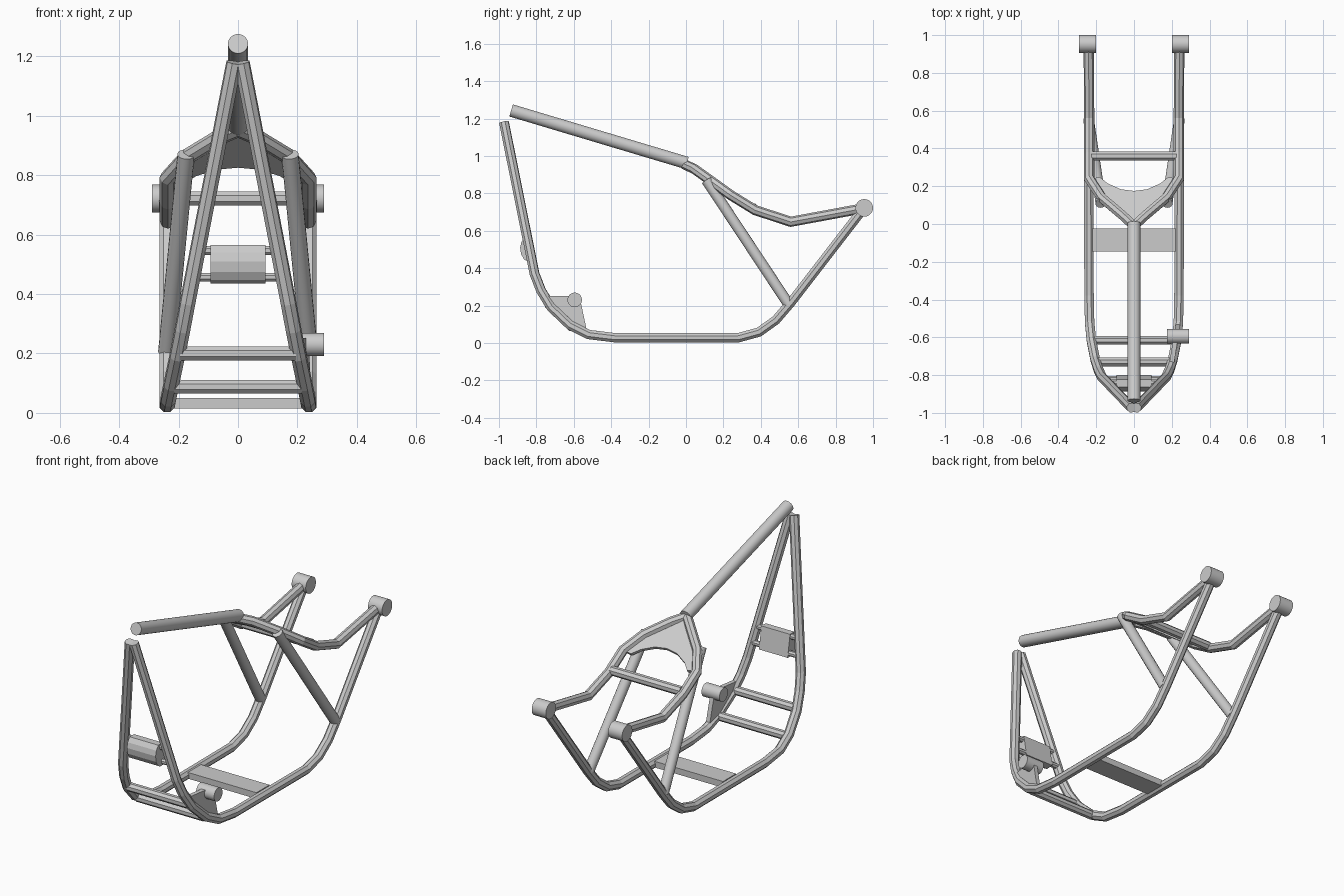
import bpy
import bmesh
import math
from mathutils import Vector

cube = bpy.data.objects.get("Cube")
if cube:
    bpy.data.objects.remove(cube, do_unlink=True)

# Single bare-metal colour
metal = bpy.data.materials.new("bare_grey_metal")
metal.use_nodes = True
GREY = (0.6, 0.6, 0.6, 1)
metal.diffuse_color = GREY
metal.node_tree.nodes["Principled BSDF"].inputs["Base Color"].default_value = GREY


def finish(name, bm):
    bmesh.ops.recalc_face_normals(bm, faces=bm.faces)
    mesh = bpy.data.meshes.new(name)
    bm.to_mesh(mesh)
    bm.free()
    mesh.materials.append(metal)
    obj = bpy.data.objects.new(name, mesh)
    bpy.context.collection.objects.link(obj)
    return obj


def tube(name, path, radius, sides=8, smooth=False):
    """Sweep a round section along a path, mitred at each bend."""
    pts = [Vector(p) for p in path]
    dirs = [(b - a).normalized() for a, b in zip(pts, pts[1:])]
    bm = bmesh.new()
    rings = []
    d = dirs[0]
    u = d.cross(Vector((0, 0, 1))).normalized()
    v = d.cross(u)
    section = []
    for i in range(sides):
        a = 2 * math.pi * (i + 0.5) / sides
        section.append(pts[0] + radius * (math.cos(a) * u + math.sin(a) * v))
    rings.append([bm.verts.new(c) for c in section])
    for i in range(1, len(pts)):
        travel = dirs[i - 1]
        plane = travel if i == len(pts) - 1 else (travel + dirs[i]).normalized()
        # Slide every section point along the segment to the mitre plane
        section = [c + travel * ((pts[i] - c).dot(plane) / travel.dot(plane))
                   for c in section]
        rings.append([bm.verts.new(c) for c in section])
    for low, high in zip(rings, rings[1:]):
        for i in range(sides):
            j = (i + 1) % sides
            bm.faces.new((low[i], low[j], high[j], high[i])).smooth = smooth
    bm.faces.new(rings[0])
    bm.faces.new(rings[-1])
    if smooth:
        bm.edges.ensure_lookup_table()
        for e in bm.edges:
            if any(len(f.verts) > 4 for f in e.link_faces):
                e.smooth = False
    return finish(name, bm)


def prism(name, outline, depth):
    """Extrude a flat outline along a vector."""
    bm = bmesh.new()
    face = bm.faces.new([bm.verts.new(p) for p in outline])
    new = bmesh.ops.extrude_face_region(bm, geom=[face])["geom"]
    verts = [g for g in new if isinstance(g, bmesh.types.BMVert)]
    bmesh.ops.translate(bm, verts=verts, vec=depth)
    return finish(name, bm)


def crossbar(name, half, y, z, radius, sides=8):
    return tube(name, [(-half, y, z), (half, y, z)], radius, sides)


# Paths on the model's left side
cradle = [(0.24, 0.95, 0.72), (0.24, 0.56, 0.215), (0.24, 0.48, 0.122),
          (0.24, 0.39, 0.058), (0.24, 0.28, 0.028), (0.238, -0.38, 0.028),
          (0.235, -0.52, 0.045), (0.225, -0.62, 0.095), (0.205, -0.72, 0.19),
          (0.187, -0.775, 0.28), (0.17, -0.81, 0.37), (0.013, -0.973, 1.18)]
seat_rail = [(0, -0.01, 0.955), (0.06, 0.045, 0.93), (0.172, 0.14, 0.862),
             (0.237, 0.24, 0.79), (0.237, 0.37, 0.71), (0.237, 0.56, 0.648),
             (0.24, 0.95, 0.72)]
strut = [(0.175, 0.11, 0.87), (0.24, 0.55, 0.205)]

# Paired tubes and axle bosses
for side, s in (("left", 1), ("right", -1)):
    def flip(path):
        return [(s * x, y, z) for x, y, z in path]
    tube("cradle_tube_" + side, flip(cradle), 0.027)
    tube("seat_rail_" + side, flip(seat_rail), 0.027)
    tube("diagonal_strut_" + side, flip(strut), 0.029, 16, True)
    tube("axle_boss_" + side, flip([(0.2, 0.953, 0.722), (0.29, 0.953, 0.722)]),
         0.047, 24, True)

# Backbone
tube("backbone", [(0, -0.935, 1.243), (0, 0.005, 0.962)], 0.034, 20, True)

# Crossbars
crossbar("seat_crossbar", 0.225, 0.36, 0.722, 0.026)
crossbar("lower_front_crossbar", 0.215, -0.615, 0.088, 0.025)
crossbar("upper_front_crossbar", 0.195, -0.73, 0.2, 0.025)
crossbar("mount_bar_low", 0.15, -0.82, 0.457, 0.016)
crossbar("mount_bar_high", 0.13, -0.838, 0.547, 0.016)

# Front mount block: flat back, rounded front
block = [(-0.8, 0.437), (-0.822, 0.565), (-0.862, 0.565), (-0.88, 0.54),
         (-0.887, 0.51), (-0.882, 0.475), (-0.866, 0.447), (-0.845, 0.435)]
prism("front_mount_block", [(-0.092, y, z) for y, z in block], (0.184, 0, 0))

# Flat plate across the bottom rails
prism("bottom_plate", [(-0.22, -0.145, 0.014), (0.22, -0.145, 0.014),
                       (0.22, -0.025, 0.014), (-0.22, -0.025, 0.014)], (0, 0, 0.036))

# Side bracket with peg, on the left only
bracket = [(-0.755, 0.252), (-0.57, 0.252), (-0.53, 0.065), (-0.62, 0.095), (-0.72, 0.19)]
prism("peg_bracket", [(0.305 + 0.16 * y, y, z) for y, z in bracket], (0.025, 0, 0))
tube("foot_peg", [(0.175, -0.595, 0.23), (0.29, -0.595, 0.23)], 0.039, 24, True)

# Arched gusset between the seat rails
half = [(0.06, 0.045), (0.172, 0.14), (0.232, 0.24), (0.18, 0.248), (0.14, 0.215), (0.07, 0.184)]
rim = [(0, 0)] + half + [(0, 0.175)] + [(-x, y) for x, y in reversed(half)]
prism("seat_gusset", [(x, y, 0.962 - 0.7 * y) for x, y in rim], (0, -0.008, -0.014))
